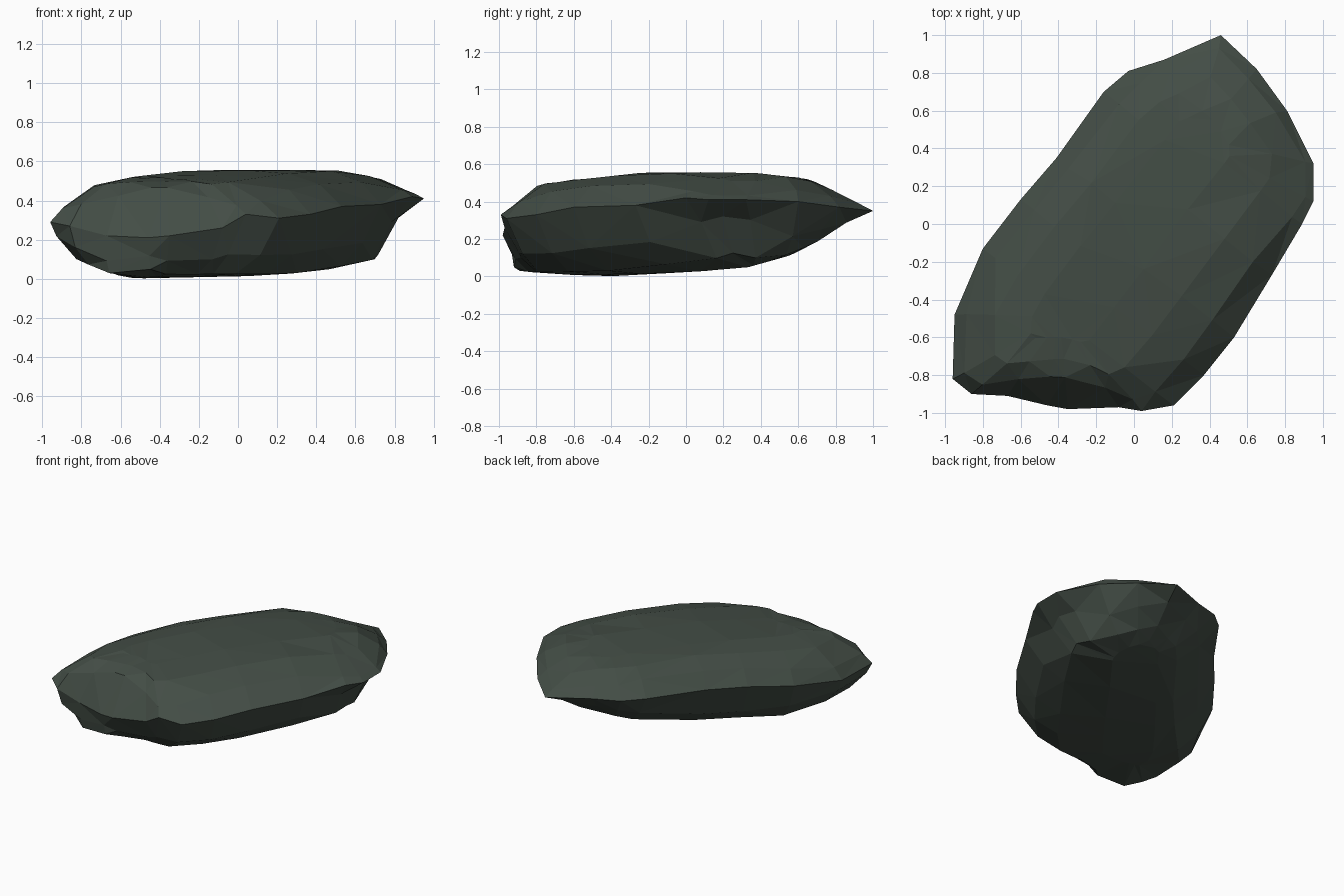
import bpy, bmesh, random
from mathutils import Vector
from mathutils.geometry import intersect_point_line

if "Cube" in bpy.data.objects:
    bpy.data.objects.remove(bpy.data.objects["Cube"])

random.seed(4)

# Rim of the rock: x, y, z, top shoulder inset, undercut inset, base inset
RIM = [
    (.95, .32, .41, .94, .77, .60), (.95, .12, .41, .93, .79, .62),
    (.89, .0, .42, .90, .82, .64), (.73, -.27, .38, .84, .84, .66),
    (.53, -.60, .37, .82, .84, .64), (.37, -.80, .33, .82, .84, .64),
    (.21, -.96, .31, .84, .83, .63), (.04, -.99, .33, .88, .81, .61),
    (-.08, -.97, .26, .78, .82, .62), (-.35, -.98, .22, .65, .86, .70),
    (-.46, -.96, .21, .68, .95, .91),
    (-.67, -.91, .22, .80, .98, .93), (-.86, -.90, .27, .88, .95, .80),
    (-.96, -.82, .29, .90, .95, .76), (-.95, -.48, .29, .88, .94, .73),
    (-.80, -.13, .34, .85, .82, .56), (-.60, .13, .38, .84, .79, .50),
    (-.41, .35, .39, .84, .78, .48), (-.16, .70, .39, .82, .76, .48),
    (-.03, .81, .38, .82, .76, .48), (.16, .87, .37, .84, .76, .46),
    (.46, 1.0, .35, .88, .74, .45), (.65, .82, .37, .87, .76, .48),
    (.81, .60, .40, .89, .76, .54),
]

# Height limits of the top and underside along each axis
TOP_X = [(-.96, .32), (-.91, .41), (-.8, .465), (-.55, .52), (-.25, .55), (.4, .56), (.62, .54), (.92, .46), (.95, .43)]
TOP_Y = [(-1, .37), (-.8, .49), (-.3, .55), (.3, .56), (.65, .52), (.93, .41), (1, .35)]
LOW_X = [(-.96, .25), (-.92, .16), (-.86, .11), (-.75, .06), (-.6, .0), (.35, .02), (.7, .09), (.8, .24), (.95, .40)]
LOW_Y = [(-1, .24), (-.91, .02), (-.4, .0), (.3, .04), (.55, .11), (.85, .25), (1, .35)]
SPINE = (Vector((-.40, -.50, 0)), Vector((.33, .45, 0)))


def sample(profile, v):
    for (a, za), (b, zb) in zip(profile, profile[1:]):
        if v <= b:
            return za + (zb - za) * max(0, (v - a) / (b - a))
    return profile[-1][1]


def spine_point(x, y):
    f = intersect_point_line(Vector((x, y, 0)), *SPINE)[1]
    return SPINE[0].lerp(SPINE[1], min(1, max(0, f)))


bm = bmesh.new()


def ring(column, factor, side, weight=None):
    verts = []
    for p in RIM:
        t = factor if column is None else p[column] * factor
        c = spine_point(p[0], p[1])
        q = c.lerp(Vector((p[0], p[1], 0)), t)
        z = p[2]
        if side:
            q.x += random.uniform(-.007, .007)
            q.y += random.uniform(-.007, .007)
            if side > 0:
                goal = min(sample(TOP_X, q.x), sample(TOP_Y, q.y))
            else:
                goal = max(sample(LOW_X, q.x), sample(LOW_Y, q.y))
            w = 1 - t ** 7 if weight is None else weight
            z += (goal - z) * w + random.uniform(-.004, .004) * (side > 0 or w < .9)
        verts.append(bm.verts.new((q.x, q.y, max(0, z))))
    return verts


# Underside, undercut, rim, shoulder and crown
rings = [ring(None, .25, -1, 1), ring(5, 1, -1, .97), ring(4, 1, -1, .65),
         ring(None, 1, 0), ring(3, 1, 1), ring(3, .68, 1), ring(3, .3, 1)]
n = len(RIM)
for a, b in zip(rings, rings[1:]):
    for i in range(n):
        j = (i + 1) % n
        bm.faces.new((a[i], a[j], b[j], b[i]))
bm.faces.new(rings[0][::-1])
bm.faces.new(rings[-1])

# Chipped flat facets
bmesh.ops.triangulate(bm, faces=bm.faces[:], quad_method='SHORT_EDGE')
bmesh.ops.recalc_face_normals(bm, faces=bm.faces[:])
mesh = bpy.data.meshes.new("rock")
bm.to_mesh(mesh)
bm.free()
rock = bpy.data.objects.new("rock", mesh)
bpy.context.collection.objects.link(rock)

# Dark mossy stone colour
stone = bpy.data.materials.new("stone")
stone.diffuse_color = (.056, .074, .060, 1)
stone.use_nodes = True
stone.node_tree.nodes["Principled BSDF"].inputs["Base Color"].default_value = stone.diffuse_color
mesh.materials.append(stone)
